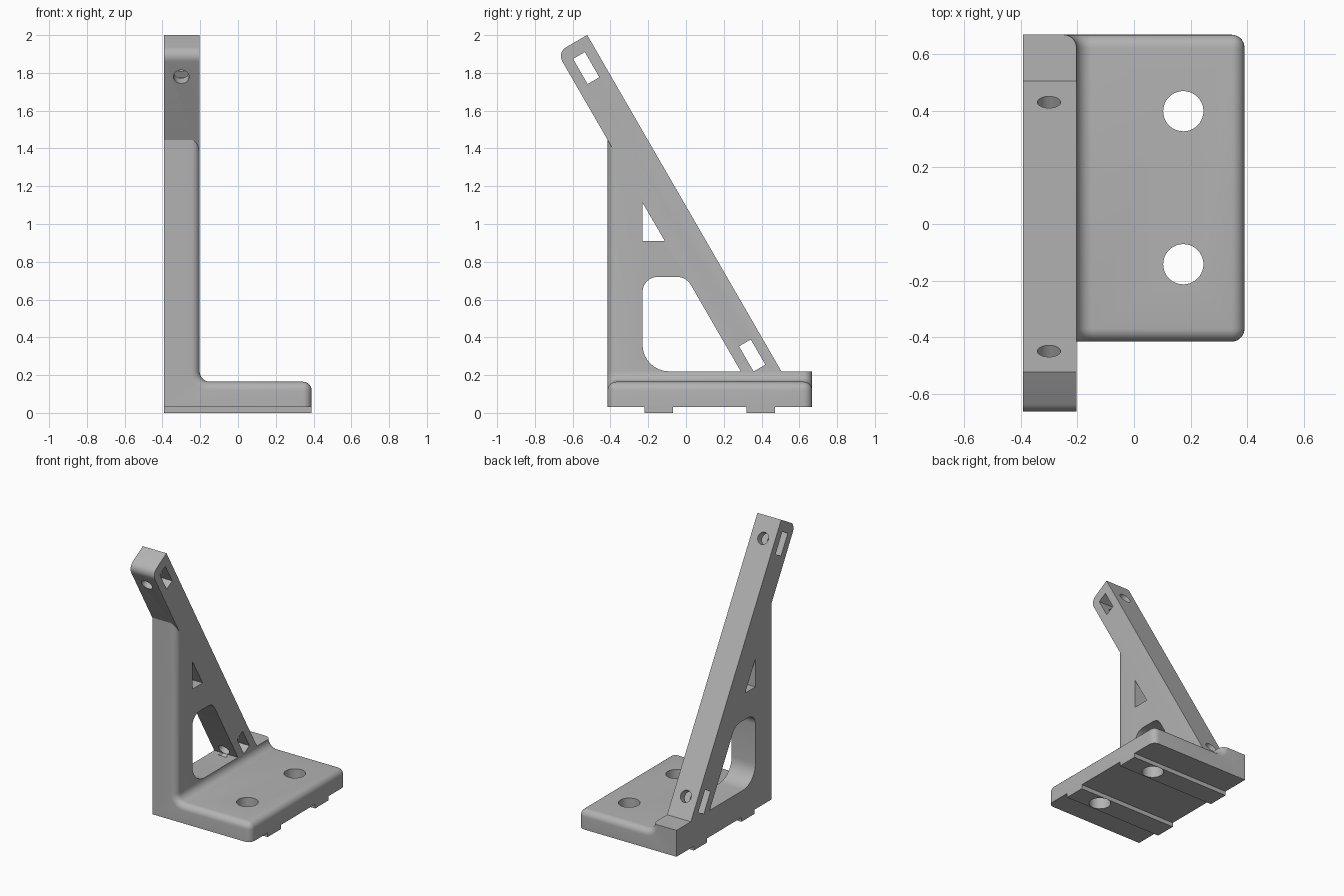
import bpy
import bmesh
from math import sin, cos, pi, radians
from mathutils import Vector

if "Cube" in bpy.data.objects:
    bpy.data.objects.remove(bpy.data.objects["Cube"], do_unlink=True)

LEFT, INNER, RIGHT = -0.392, -0.203, 0.39    # wall outside, wall inside, base tip
FRONT, BACK = -0.415, 0.668
FLOOR, DECK, SILL = 0.03, 0.165, 0.22
SLOPE = Vector((-0.5, 0.866))                # strut direction in (y, z)
NORMAL = Vector((0.866, 0.5))                # strut back face normal in (y, z)
HEEL = Vector((0.505, SILL))                 # foot of the strut's back face
THICK = 0.184

grey = bpy.data.materials.new("light grey")
grey.use_nodes = True
color = (0.45, 0.45, 0.45, 1)
grey.diffuse_color = color
grey.node_tree.nodes["Principled BSDF"].inputs["Base Color"].default_value = color


def finish(name, bm):
    bmesh.ops.recalc_face_normals(bm, faces=bm.faces)
    mesh = bpy.data.meshes.new(name)
    bm.to_mesh(mesh)
    bm.free()
    mesh.materials.append(grey)
    obj = bpy.data.objects.new(name, mesh)
    bpy.context.collection.objects.link(obj)
    return obj


def prism(outline, start, end, place):
    """Extrude a 2D outline; place(a, b, depth) gives the 3D point."""
    bm = bmesh.new()
    face = bm.faces.new([bm.verts.new(place(a, b, start)) for a, b in outline])
    new = bmesh.ops.extrude_face_region(bm, geom=[face])["geom"]
    shift = Vector(place(0, 0, end)) - Vector(place(0, 0, start))
    bmesh.ops.translate(bm, vec=shift, verts=[v for v in new if isinstance(v, bmesh.types.BMVert)])
    return bm


def side(a, b, depth):
    return (depth, a, b)


def front(a, b, depth):
    return (a, depth, b)


def rounded(corners, steps=8):
    """Outline from (point, radius) pairs, with an arc at each corner."""
    out = []
    for i, (p, r) in enumerate(corners):
        p = Vector(p)
        if not r:
            out.append(p)
            continue
        u = (Vector(corners[i - 1][0]) - p).normalized()
        v = (Vector(corners[(i + 1) % len(corners)][0]) - p).normalized()
        half = u.angle(v) / 2
        center = p + (u + v).normalized() * (r / sin(half))
        a = p + u * (r * cos(half) / sin(half)) - center
        b = p + v * (r * cos(half) / sin(half)) - center
        span = a.angle(b)
        for k in range(steps + 1):
            t = span * k / steps
            out.append(center + (a * sin(span - t) + b * sin(t)) / sin(span))
    return out


def cylinder(name, center, axis, radius, length):
    bm = bmesh.new()
    bmesh.ops.create_cone(bm, cap_ends=True, segments=40, radius1=radius, radius2=radius, depth=length)
    turn = Vector((0, 0, 1)).rotation_difference(Vector(axis))
    bmesh.ops.rotate(bm, matrix=turn.to_matrix(), verts=bm.verts)
    bmesh.ops.translate(bm, vec=center, verts=bm.verts)
    return finish(name, bm)


def combine(target, tool, operation):
    mod = target.modifiers.new(operation.lower(), "BOOLEAN")
    mod.operation, mod.solver, mod.object = operation, "EXACT", tool
    bpy.context.view_layer.objects.active = target
    bpy.ops.object.modifier_apply(modifier=mod.name)
    bpy.data.objects.remove(tool, do_unlink=True)


# L-shaped body: base and wall joined by a fillet
section = rounded([((LEFT, FLOOR), 0), ((RIGHT, FLOOR), 0), ((RIGHT, DECK), 0),
                   ((INNER, DECK), 0.055), ((INNER, 2.1), 0), ((LEFT, 2.1), 0)])
bm = prism(section, FRONT, BACK, front)
soft = []
for e in bm.edges:
    mid = (e.verts[0].co + e.verts[1].co) / 2
    along = abs(e.verts[0].co.y - e.verts[1].co.y) > 0.1
    tip = along and mid.x > 0.3 and mid.z > 0.1
    rim = not along and mid.x > INNER - 0.01 and FLOOR + 0.01 < mid.z < 2.09
    if tip or rim:
        soft.append(e)
bmesh.ops.bevel(bm, geom=soft, offset=0.046, offset_type="OFFSET", segments=7,
                profile=0.5, affect="EDGES", clamp_overlap=False)
bracket = finish("angle_bracket", bm)

# Trim the wall to the triangle below the strut
core = HEEL - NORMAL * 0.1
trim = [(-0.7, -0.1), (0.9, -0.1), (0.9, SILL), (core.x, SILL), core + SLOPE * 2, (-0.7, 1.9)]
combine(bracket, finish("wall_trim", prism(trim, -0.6, 0.6, side)), "INTERSECT")

# Sloped strut with a rounded upper corner
top = HEEL + SLOPE * 2.056
foot = HEEL - SLOPE * 0.12
strut = rounded([(foot, 0), (top, 0), (top - NORMAL * THICK, 0.055), (foot - NORMAL * THICK, 0)])
combine(bracket, finish("strut", prism(strut, LEFT, INNER, side)), "UNION")

# Locating ribs under the base
for y in (-0.145, 0.395):
    rib = [(y - 0.075, 0), (y + 0.075, 0), (y + 0.075, 0.06), (y - 0.075, 0.06)]
    combine(bracket, finish("rib", prism(rib, LEFT, RIGHT, side)), "UNION")

# Wall openings: main window and small triangle
window = rounded([((-0.23, SILL), 0.14), ((0.29, SILL), 0), ((0.001, 0.72), 0.085), ((-0.23, 0.72), 0.08)])
triangle = [(-0.23, 0.91), (-0.112, 0.91), (-0.23, 1.112)]
# Nut slots across the strut, with screw holes along its normal
slots = []
for along in (0.15, 1.907):
    c = HEEL + SLOPE * along - NORMAL * 0.092
    slots.append([c + SLOPE * (s * 0.077) + NORMAL * (n * 0.036)
                  for s, n in ((-1, -1), (-1, 1), (1, 1), (1, -1))])
for outline in [window, triangle] + slots:
    combine(bracket, finish("opening", prism(outline, -0.6, 0.0, side)), "DIFFERENCE")
for along in (0.15, 1.907):
    c = HEEL + SLOPE * along - NORMAL * 0.092
    hole = cylinder("screw_hole", (-0.3, c.x, c.y), (0, NORMAL.x, NORMAL.y), 0.041, 0.26)
    combine(bracket, hole, "DIFFERENCE")

# Mounting holes through the base
for y in (-0.142, 0.398):
    combine(bracket, cylinder("mounting_hole", (0.174, y, 0.1), (0, 0, 1), 0.071, 0.5), "DIFFERENCE")

bpy.ops.object.select_all(action="DESELECT")
bracket.select_set(True)
bpy.context.view_layer.objects.active = bracket
bpy.ops.object.shade_smooth_by_angle(angle=radians(30))
